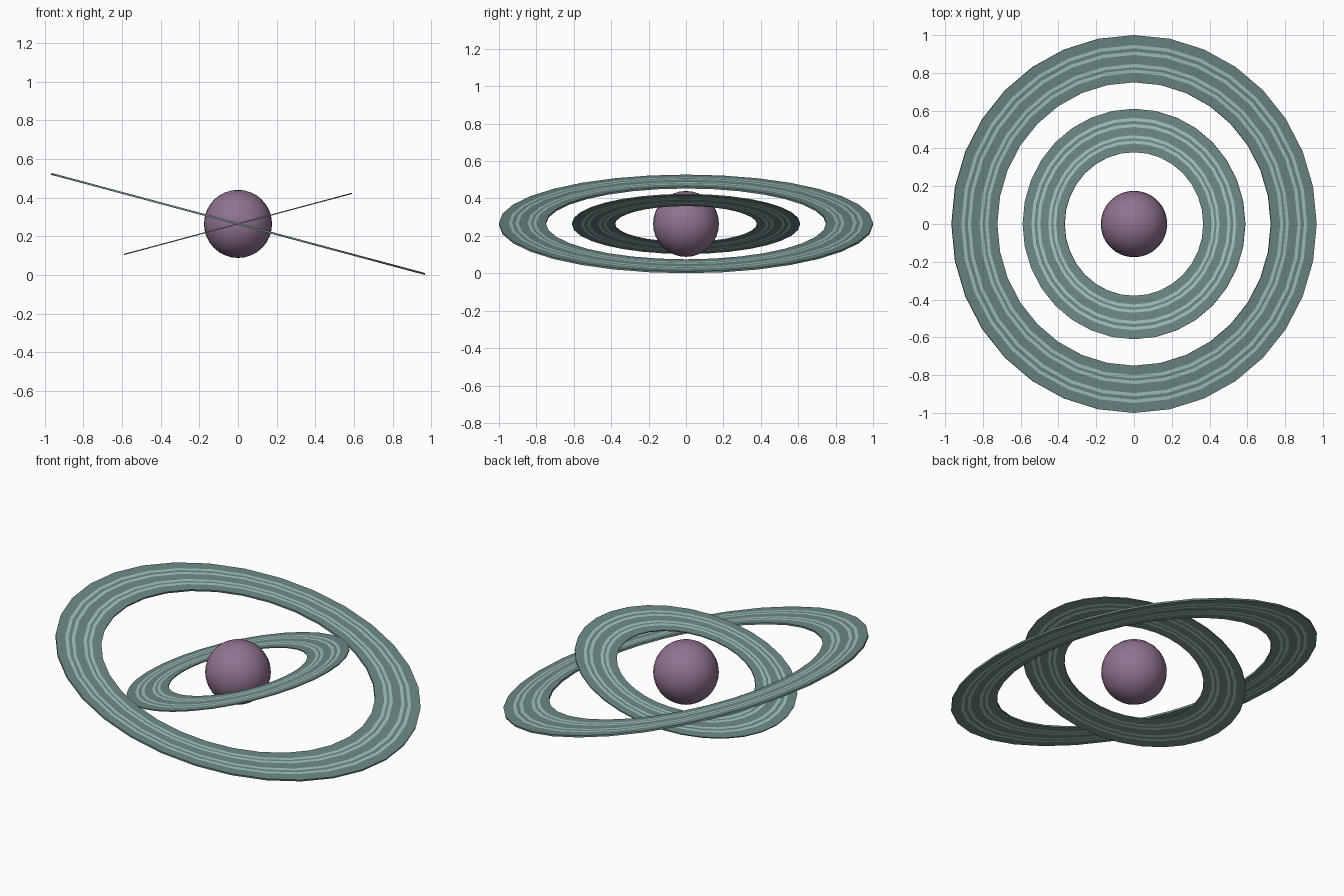
import bpy, math

if "Cube" in bpy.data.objects:
    bpy.data.objects.remove(bpy.data.objects["Cube"])

CENTRE = (0, 0, 0.264)
SEGMENTS = 32


def material(name, rgb):
    mat = bpy.data.materials.new(name)
    mat.diffuse_color = (*rgb, 1)
    mat.use_nodes = True
    mat.node_tree.nodes["Principled BSDF"].inputs["Base Color"].default_value = mat.diffuse_color
    return mat


planet_mat = material("mauve", (0.28, 0.17, 0.28))
base_mat = material("ring_base", (0.155, 0.25, 0.24))
light_mat = material("ring_light", (0.36, 0.56, 0.53))

# Band edges as fractions across the ring, from outside to inside; odd bands are light
BANDS = [0, 0.21, 0.28, 0.35, 0.42, 0.61, 0.68, 0.73, 0.80, 1]


def ring(name, inner, outer, thickness, tilt):
    radii = [outer + (inner - outer) * f for f in BANDS]
    n = len(radii)
    h = thickness / 2
    # Closed cross-section: across the top, back along the underside
    profile = [(r, h) for r in radii] + [(r, -h) for r in reversed(radii)]
    p = len(profile)
    verts, faces, slots = [], [], []
    for i in range(SEGMENTS):
        a = 2 * math.pi * i / SEGMENTS
        verts += [(r * math.cos(a), r * math.sin(a), z) for r, z in profile]
        j = (i + 1) % SEGMENTS
        for k in range(p):
            m = (k + 1) % p
            faces.append((i * p + k, i * p + m, j * p + m, j * p + k))
            band = k if k < n else p - 2 - k
            wall = k in (n - 1, p - 1)
            slots.append(0 if wall else band % 2)
    mesh = bpy.data.meshes.new(name)
    mesh.from_pydata(verts, [], [f[::-1] for f in faces])
    mesh.materials.append(base_mat)
    mesh.materials.append(light_mat)
    mesh.polygons.foreach_set("material_index", slots)
    # Normals must face outward: the first face lies on the top
    mesh.update()
    if mesh.polygons[0].normal.z < 0:
        mesh.flip_normals()
    obj = bpy.data.objects.new(name, mesh)
    bpy.context.collection.objects.link(obj)
    obj.location = CENTRE
    obj.rotation_euler = (0, math.radians(tilt), 0)
    return obj


# Planet ball
bpy.ops.mesh.primitive_uv_sphere_add(segments=32, ring_count=16, radius=0.176, location=CENTRE)
planet = bpy.context.object
planet.name = "planet"
planet.data.materials.append(planet_mat)
bpy.ops.object.shade_smooth()

# Two banded rings tilted in opposite directions
ring("outer_ring", 0.75, 1.0, 0.010, 15)
ring("inner_ring", 0.38, 0.61, 0.006, -15)
